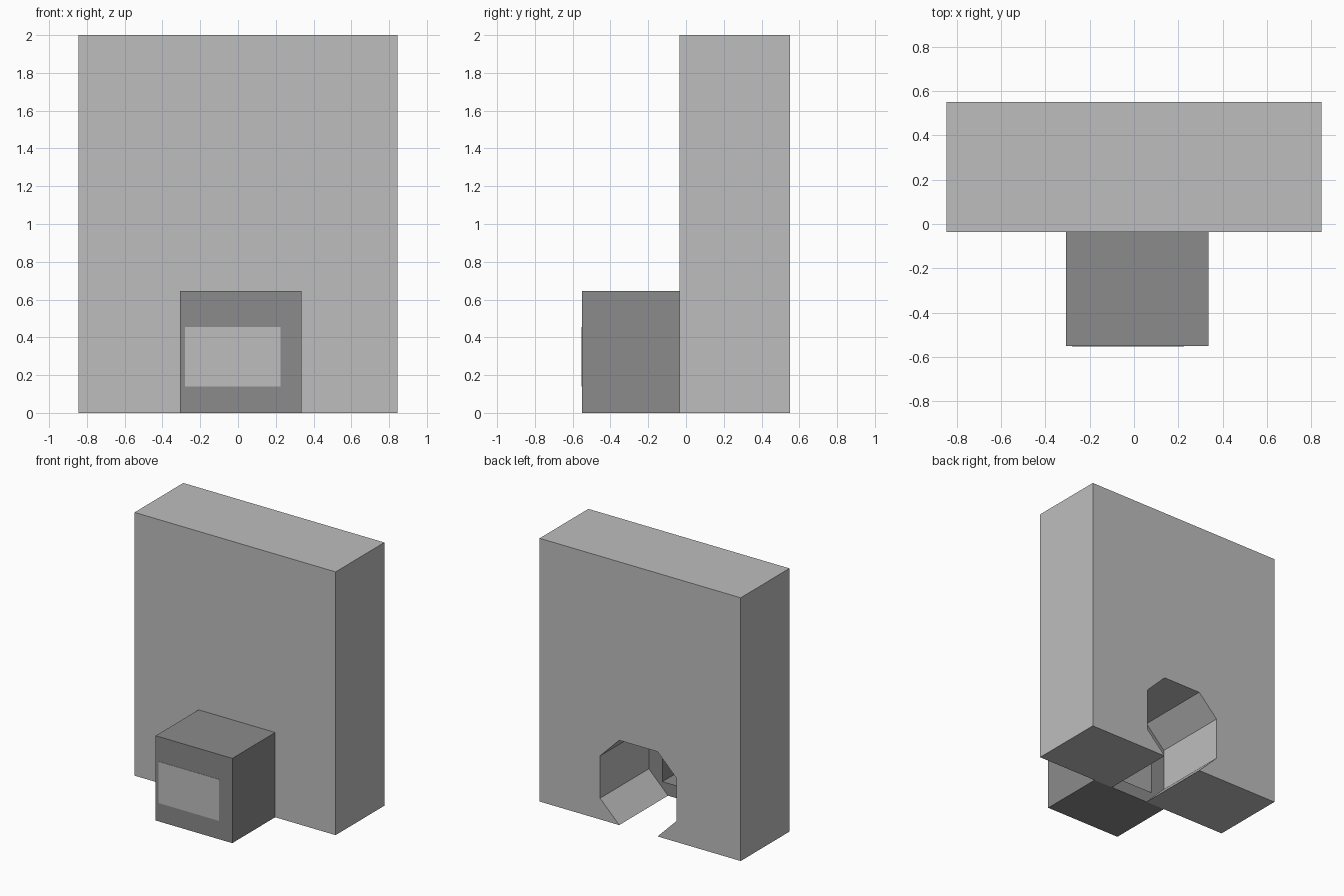
import bpy, bmesh

cube = bpy.data.objects.get("Cube")
if cube:
    bpy.data.objects.remove(cube, do_unlink=True)


def material(name, value):
    m = bpy.data.materials.new(name)
    m.use_nodes = True
    colour = (value, value, value, 1)
    m.diffuse_color = colour
    m.node_tree.nodes["Principled BSDF"].inputs["Base Color"].default_value = colour
    return m


light = material("light grey", 0.515)
dark = material("mid grey", 0.258)


def finish(name, bm, *mats):
    bmesh.ops.recalc_face_normals(bm, faces=bm.faces)
    mesh = bpy.data.meshes.new(name)
    bm.to_mesh(mesh)
    bm.free()
    for m in mats:
        mesh.materials.append(m)
    obj = bpy.data.objects.new(name, mesh)
    bpy.context.collection.objects.link(obj)
    return obj


def prism(outline, y0, y1):
    """Extrude an x-z outline from y0 to y1."""
    bm = bmesh.new()
    face = bm.faces.new([bm.verts.new((x, y0, z)) for x, z in outline])
    new = bmesh.ops.extrude_face_region(bm, geom=[face])["geom"]
    moved = [v for v in new if isinstance(v, bmesh.types.BMVert)]
    bmesh.ops.translate(bm, verts=moved, vec=(0, y1 - y0, 0))
    return bm


def rect(x0, x1, z0, z1):
    return [(x0, z0), (x1, z0), (x1, z1), (x0, z1)]


FRONT, JOIN, BACK = -0.55, -0.035, 0.55
CX, R = 0.015, 0.322    # tunnel centre and half size
H = R / 2

# Wall slab with an eight-sided tunnel open along the floor
tunnel = [(-H, 0), (-R, H), (-R, 3 * H), (-H, 2 * R),
          (H, 2 * R), (R, 3 * H), (R, H), (H, 0)]
outline = [(-0.845, 0)] + [(CX + x, z) for x, z in tunnel]
outline += [(0.845, 0), (0.845, 2), (-0.845, 2)]
finish("wall", prism(outline, JOIN, BACK), light)

# Front box with a square recess opening into the tunnel
bm = prism(rect(CX - R, CX + R, 0, 2 * R), FRONT, JOIN)
bmesh.ops.recalc_face_normals(bm, faces=bm.faces)
back = max(bm.faces, key=lambda f: f.calc_center_median().y)
bmesh.ops.inset_region(bm, faces=[back], thickness=H)
for v in back.verts:
    v.co.z -= 0.02
ext = bmesh.ops.extrude_face_region(bm, geom=[back])["geom"]
bmesh.ops.translate(bm, vec=(0, -0.4, 0),
                    verts=[v for v in ext if isinstance(v, bmesh.types.BMVert)])
if back.is_valid:
    bm.faces.remove(back)
for f in bm.faces:
    c = f.calc_center_median()
    if abs(c.x - CX) < H + 0.01 and 0.1 < c.z < 0.5 and FRONT + 0.05 < c.y < JOIN - 0.01:
        f.material_index = 1
finish("front_box", bm, dark, light)

# Thin panel on the front of the box
finish("front_panel", prism(rect(-0.28, 0.225, 0.14, 0.455),
                            FRONT - 0.002, FRONT + 0.002), light)
